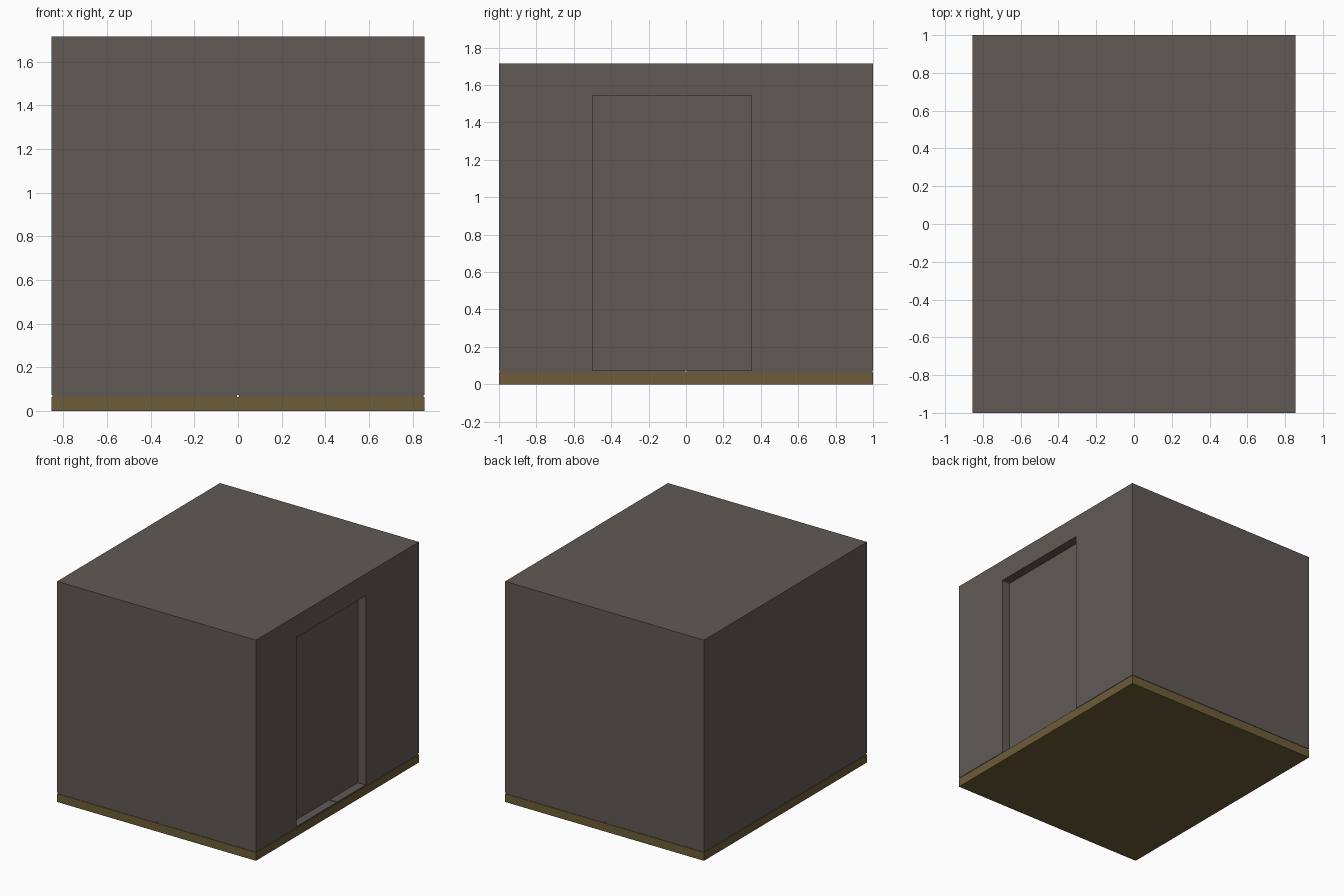
import bpy

cube = bpy.data.objects.get("Cube")
if cube:
    bpy.data.objects.remove(cube, do_unlink=True)


def material(name, rgb):
    mat = bpy.data.materials.new(name)
    mat.use_nodes = True
    mat.diffuse_color = (*rgb, 1)
    mat.node_tree.nodes["Principled BSDF"].inputs["Base Color"].default_value = (*rgb, 1)
    return mat


def box(name, low, high, mat):
    bpy.ops.mesh.primitive_cube_add(size=1)
    ob = bpy.context.object
    ob.name = name
    for v in ob.data.vertices:
        v.co = [lo if c < 0 else hi for c, lo, hi in zip(v.co, low, high)]
    ob.data.materials.append(mat)
    return ob


def cut(target, cutter):
    mod = target.modifiers.new("cut", "BOOLEAN")
    mod.operation = "DIFFERENCE"
    mod.solver = "EXACT"
    mod.object = cutter
    bpy.context.view_layer.objects.active = target
    bpy.ops.object.modifier_apply(modifier=mod.name)
    bpy.data.objects.remove(cutter, do_unlink=True)


stone = material("grey stone", (0.12, 0.102, 0.091))
earth = material("brown earth", (0.155, 0.108, 0.039))

W, D = 0.855, 1.0            # half width and half depth
WALL = 0.07                  # wall thickness
BASE, FLOOR = 0.064, 0.073   # top of base and of floor tiles
EAVE, TOP = 1.645, 1.715
DOOR_Y, DOOR_TOP = (-0.5, 0.35), 1.545

# Base slab
box("base_slab", (-W, -D, 0), (W, D, BASE), earth)

# Four floor tiles with a narrow joint around each
GAP = 0.004
for x, side in ((-W, "right"), (0, "left")):
    for y, end in ((-D, "front"), (0, "back")):
        box(f"floor_tile_{end}_{side}", (x + GAP, y + GAP, BASE),
            (x + W - GAP, y + D - GAP, FLOOR), stone)

# Walls: hollow shell with a doorway on the left side
walls = box("walls", (-W, -D, FLOOR), (W, D, EAVE), stone)
cut(walls, box("room_cutter", (WALL - W, WALL - D, -1), (W - WALL, D - WALL, 3), stone))
cut(walls, box("doorway_cutter", (W - 2 * WALL, DOOR_Y[0], -1),
               (W + WALL, DOOR_Y[1], DOOR_TOP), stone))

# Closed door leaf set against the inside of the wall
box("door_leaf", (W - WALL - 0.03, DOOR_Y[0] - 0.03, FLOOR),
    (W - WALL, DOOR_Y[1] + 0.03, DOOR_TOP + 0.03), stone)

# Flat roof slab
box("roof_slab", (-W, -D, EAVE), (W, D, TOP), stone)
